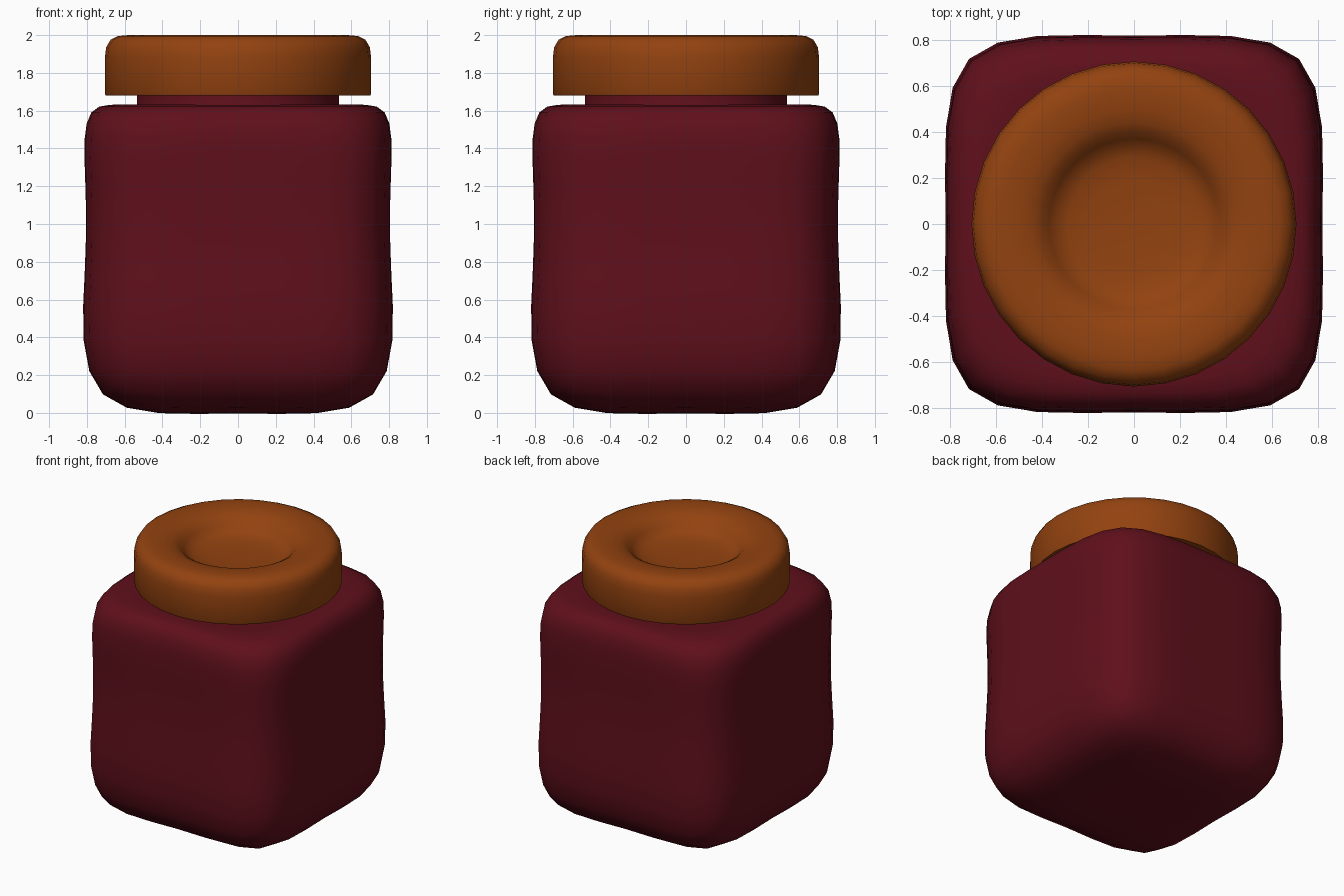
import bpy, math

if "Cube" in bpy.data.objects:
    bpy.data.objects.remove(bpy.data.objects["Cube"])


def finish(name, verts, faces, color):
    me = bpy.data.meshes.new(name)
    me.from_pydata(verts, [], faces)
    mat = bpy.data.materials.new(name + "_material")
    mat.diffuse_color = (*color, 1)
    mat.use_nodes = True
    mat.node_tree.nodes["Principled BSDF"].inputs["Base Color"].default_value = mat.diffuse_color
    me.materials.append(mat)
    ob = bpy.data.objects.new(name, me)
    bpy.context.collection.objects.link(ob)
    for p in me.polygons:
        p.use_smooth = True
    return ob


def shade(ob, angle):
    bpy.ops.object.select_all(action='DESELECT')
    ob.select_set(True)
    bpy.context.view_layer.objects.active = ob
    bpy.ops.object.shade_smooth_by_angle(angle=math.radians(angle))


def lathe(name, profile, color, n=32):
    """Revolve (radius, z) points; first and last rings are capped."""
    verts = [(r * math.cos(2 * math.pi * i / n), r * math.sin(2 * math.pi * i / n), z)
             for r, z in profile for i in range(n)]
    faces = [(k * n + i, k * n + (i + 1) % n, (k + 1) * n + (i + 1) % n, (k + 1) * n + i)
             for k in range(len(profile) - 1) for i in range(n)]
    faces.append(tuple(reversed(range(n))))
    faces.append(tuple(range((len(profile) - 1) * n, len(profile) * n)))
    return finish(name, verts, faces, color)


def square_ring(c, m, zc, zm):
    """Eight points: side midpoints at m, corners at (c, c)."""
    pts = []
    for q in range(4):
        ca, sa = [(1, 0), (0, 1), (-1, 0), (0, -1)][q]
        for x, y, z in ((m, 0, zm), (c, c, zc)):
            pts.append((x * ca - y * sa, x * sa + y * ca, z))
    return pts


RED = (0.115, 0.005, 0.011)
BROWN = (0.29, 0.055, 0.005)

# Jar body: coarse cage, smoothed by subdivision
rings = [
    (0.93, 0.84, -0.12, -0.03),
    (0.855, 0.765, 0.81, 0.81),
    (0.865, 0.775, 1.25, 1.25),
    (0.88, 0.80, 1.67, 1.67),
    (0.44, 0.60, 1.61, 1.61),
]
verts = [p for r in rings for p in square_ring(*r)]
faces = [(k * 8 + i, k * 8 + (i + 1) % 8, (k + 1) * 8 + (i + 1) % 8, (k + 1) * 8 + i)
         for k in range(len(rings) - 1) for i in range(8)]
top = (len(rings) - 1) * 8
b, t = len(verts), len(verts) + 1
verts += [(0, 0, 0.06), (0, 0, 1.61)]
for i in range(0, 8, 2):
    j, k = i + 1, (i + 2) % 8
    faces.append((b, k, j, i))
    faces.append((t, top + i, top + j, top + k))
body = finish("jar_body", verts, faces, RED)
sub = body.modifiers.new("Smooth", 'SUBSURF')
sub.levels = sub.render_levels = 2

# Neck between the shoulder and the lid
neck = lathe("jar_neck", [(0.55, 1.59), (0.535, 1.63), (0.535, 1.70)], RED)
shade(neck, 40)

# Lid with rounded rim and dished top
lid = lathe("lid", [
    (0.70, 1.68), (0.705, 1.69), (0.705, 1.88), (0.698, 1.935), (0.675, 1.975),
    (0.635, 1.995), (0.58, 2.0), (0.50, 1.995), (0.44, 1.98), (0.40, 1.957),
    (0.37, 1.925), (0.34, 1.895), (0.29, 1.875), (0.20, 1.865), (0.08, 1.86)], BROWN)
shade(lid, 45)
